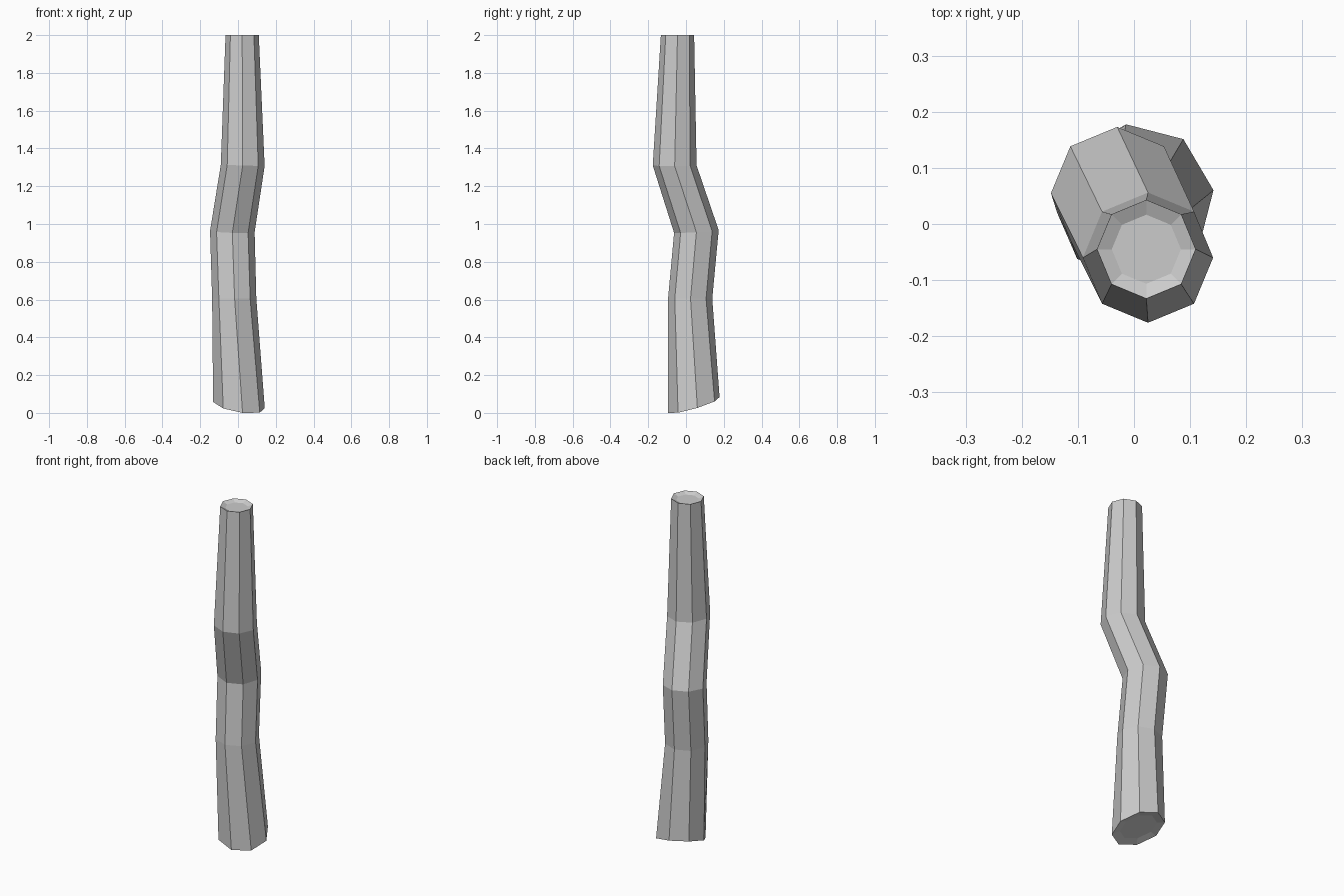
import bpy, bmesh
from math import cos, sin, radians

if "Cube" in bpy.data.objects:
    bpy.data.objects.remove(bpy.data.objects["Cube"])

SIDES = 8
# Cross-sections bottom to top: centre x, y, z, radius, twist, slope in x, slope in y
RINGS = [
    (0.005, 0.041, 0.041, 0.138, 8, -0.155, 0.285),
    (-0.020, 0.022, 0.605, 0.117, 1, 0.0, 0.0),
    (-0.030, 0.055, 0.960, 0.118, 0, -0.03, 0.06),
    (0.025, -0.060, 1.310, 0.116, 0, -0.03, 0.0),
    (0.022, -0.045, 2.000, 0.088, 0, 0.0, 0.0),
]


def add_ring(bm, x, y, z, r, twist, sx, sy):
    ring = []
    for i in range(SIDES):
        a = radians(twist + 360 * i / SIDES)
        dx, dy = r * cos(a), r * sin(a)
        ring.append(bm.verts.new((x + dx, y + dy, z + sx * dx + sy * dy)))
    return ring


def bridge(bm, low, high):
    for i in range(SIDES):
        j = (i + 1) % SIDES
        bm.faces.new((low[i], low[j], high[j], high[i]))


def dished(ring, depth):
    x, y, z, r, *rest = ring
    return (x, y, z + depth, r * 0.7, *rest)


bm = bmesh.new()
# Shallow dish at each end, crooked faceted trunk between
sections = [dished(RINGS[0], 0.01)] + RINGS + [dished(RINGS[-1], -0.012)]
rings = [add_ring(bm, *s) for s in sections]
for low, high in zip(rings, rings[1:]):
    bridge(bm, low, high)
bm.faces.new(rings[0][::-1])
bm.faces.new(rings[-1])
bmesh.ops.recalc_face_normals(bm, faces=bm.faces[:])

# Rest the lowest corner on the ground
lowest = min(v.co.z for v in bm.verts)
for v in rings[0] + rings[1]:
    v.co.z -= lowest

mesh = bpy.data.meshes.new("crooked_post")
bm.to_mesh(mesh)
bm.free()
post = bpy.data.objects.new("crooked_post", mesh)
bpy.context.collection.objects.link(post)
